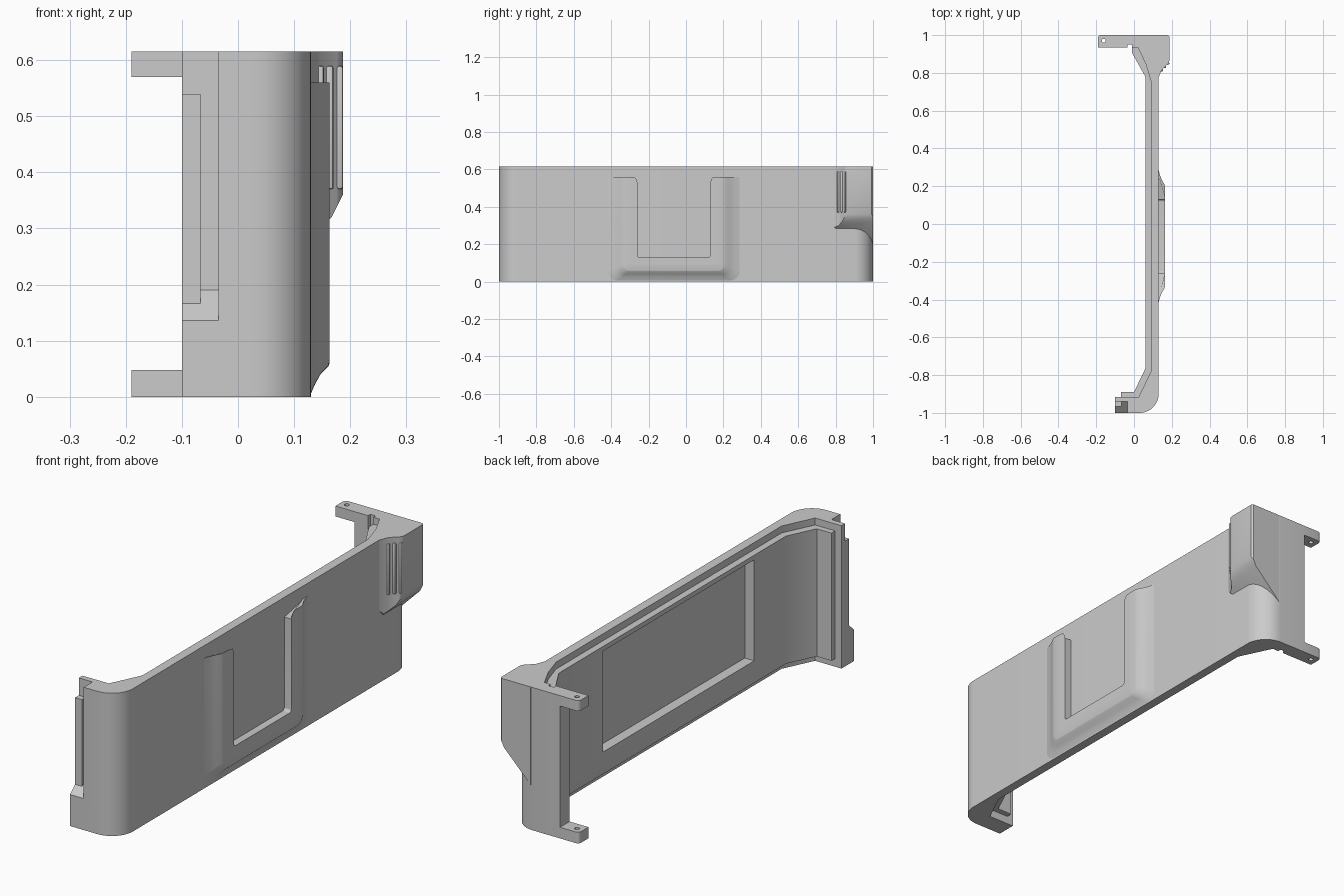
import bpy, bmesh, math
from mathutils import Vector

if "Cube" in bpy.data.objects:
    bpy.data.objects.remove(bpy.data.objects["Cube"])

H = 0.615


def finish(name, bm):
    bmesh.ops.recalc_face_normals(bm, faces=bm.faces)
    me = bpy.data.meshes.new(name)
    bm.to_mesh(me)
    bm.free()
    ob = bpy.data.objects.new(name, me)
    bpy.context.collection.objects.link(ob)
    return ob


def prism_bm(pts, lo, hi, axis='Z'):
    bm = bmesh.new()
    place = (lambda p, h: (p[0], p[1], h)) if axis == 'Z' else (lambda p, h: (h, p[0], p[1]))
    a = [bm.verts.new(place(p, lo)) for p in pts]
    b = [bm.verts.new(place(p, hi)) for p in pts]
    bm.faces.new(a)
    bm.faces.new(b)
    n = len(pts)
    for i in range(n):
        j = (i + 1) % n
        bm.faces.new((a[i], a[j], b[j], b[i]))
    bmesh.ops.recalc_face_normals(bm, faces=bm.faces)
    return bm


def prism(name, pts, lo, hi, axis='Z'):
    return finish(name, prism_bm(pts, lo, hi, axis))


def box(name, x0, x1, y0, y1, z0, z1):
    return prism(name, [(x0, y0), (x1, y0), (x1, y1), (x0, y1)], z0, z1)


def arc(cx, cy, r, a0, a1, n=10):
    return [(cx + r * math.cos(math.radians(a0 + (a1 - a0) * i / n)),
             cy + r * math.sin(math.radians(a0 + (a1 - a0) * i / n))) for i in range(n + 1)]


def select(ob):
    bpy.ops.object.select_all(action='DESELECT')
    ob.select_set(True)
    bpy.context.view_layer.objects.active = ob


def cut(ob, cutter):
    select(ob)
    m = ob.modifiers.new('cut', 'BOOLEAN')
    m.operation = 'DIFFERENCE'
    m.solver = 'EXACT'
    m.object = cutter
    bpy.ops.object.modifier_apply(modifier=m.name)


def remove(ob):
    bpy.data.objects.remove(ob)


# Outer shell: panel with rounded returns at both ends
shell = prism('outer_shell',
              [(-0.10, -1)] + arc(0.03, -0.9, 0.1, -90, 0) + arc(0.03, 0.9, 0.1, 0, 90) +
              [(-0.10, 1), (-0.10, 0.935), (-0.035, 0.935), (-0.035, 0.95), (-0.01, 0.95),
               (-0.01, 0.935), (0.02, 0.935), (0.09, 0.79), (0.09, -0.78), (0.025, -0.915),
               (-0.10, -0.915)], 0, H)

# Inner liner, set back from the top and bottom rims
liner = prism('inner_liner',
              [(-0.07, -0.89), (0, -0.89), (0.06, -0.765), (0.06, 0.78), (-0.01, 0.905),
               (-0.01, 0.96), (0.05, 0.96), (0.1, 0.85), (0.1, -0.85), (0.05, -0.93),
               (-0.07, -0.93)], 0.035, 0.585)

# Rectangular pocket in the inside face
pocket = box('pocket_cutter', -0.02, 0.105, -0.55, 0.48, 0.13, 0.565)
cut(shell, pocket)
cut(liner, pocket)
remove(pocket)

# Slope-floored rebate in the -y end, with its tongue
rebate = prism('rebate_cutter', [(-1.1, 0.045), (-0.94, 0.19), (-0.94, 0.8), (-1.1, 0.8)],
               -0.2, -0.035, 'X')
cut(shell, rebate)
remove(rebate)
box('end_tongue', -0.10, -0.067, -0.966, -0.93, 0.15, 0.54)

# Mounting arms with screw holes
for name, z0, z1 in (('lower_arm', 0, 0.048), ('upper_arm', 0.57, H)):
    arm = prism(name, [(-0.09, 0.935), (-0.19, 0.935)] +
                arc(-0.175, 0.985, 0.015, 180, 90, 4) + [(-0.09, 1)], z0, z1)
    hole = prism('hole_cutter', arc(-0.16, 0.97, 0.01, 0, 337.5, 15), z0 - 0.1, z1 + 0.1)
    cut(arm, hole)
    remove(hole)

# Corner grip: prism with its underside sliced to slopes
bm = prism_bm([(0.12, 0.755), (0.134, 0.785), (0.146, 0.815), (0.176, 0.843), (0.184, 0.853),
               (0.187, 0.865), (0.187, 0.992), (0.18, 1), (0.04, 1), (0.04, 0.92), (0.09, 0.755)],
              0.15, H)
for co, no in (((0.187, 0, 0.34), (1, 0, -1)), ((0.187, 0, 0.36), (2, 0, -1)),
               ((0.13, 0.755, 0.33), (0, -1, -1))):
    res = bmesh.ops.bisect_plane(bm, geom=bm.verts[:] + bm.edges[:] + bm.faces[:], dist=1e-6,
                                 plane_co=co, plane_no=Vector(no).normalized(), clear_outer=True)
    bmesh.ops.holes_fill(bm, edges=[e for e in bm.edges if e.is_boundary], sides=0)
finish('corner_grip', bm)

# Three rounded grip ribs on the angled face
for i in range(3):
    y, x = 0.814 + 0.018 * i, 0.145 + 0.017 * i
    rib = box(f'grip_rib_{i + 1}', x - 0.012, x + 0.008, y - 0.006, y + 0.005, 0.37, 0.59)
    select(rib)
    bev = rib.modifiers.new('round', 'BEVEL')
    bev.width = 0.004
    bev.segments = 2
    bpy.ops.object.modifier_apply(modifier=bev.name)

# U-shaped raised holder: cross-section (side offset, bottom offset, x, top z, corner radius)
section = [(0, 0, 0.12, 0.53, 0.012), (0, 0, 0.163, 0.53, 0.012),
           (0.004, 0.004, 0.163, 0.545, 0.012), (0.012, 0.012, 0.163, 0.556, 0.013),
           (0.03, 0.03, 0.163, 0.56, 0.014), (0.072, 0.07, 0.163, 0.56, 0.03),
           (0.08, 0.076, 0.161, 0.56, 0.035), (0.105, 0.09, 0.147, 0.56, 0.04),
           (0.13, 0.108, 0.137, 0.56, 0.045), (0.16, 0.127, 0.129, 0.56, 0.05),
           (0.16, 0.127, 0.12, 0.56, 0.05)]
bm = bmesh.new()
rows = []
for dy, dz, x, top, r in section:
    y0, y1, z = -0.26 - dy, 0.13 + dy, 0.13 - dz
    path = [(y0, top)] + arc(y0 + r, z + r, r, 180, 270, 6) + \
        arc(y1 - r, z + r, r, 270, 360, 6) + [(y1, top)]
    rows.append([bm.verts.new((x, *p)) for p in path])
for k, row in enumerate(rows):
    nxt = rows[(k + 1) % len(rows)]
    for i in range(len(row) - 1):
        bm.faces.new((row[i], row[i + 1], nxt[i + 1], nxt[i]))
for end in (0, -1):
    bm.faces.new([row[end] for row in rows])
finish('u_holder', bm)

# Smooth the curves, keep crisp edges
for ob in list(bpy.context.scene.objects):
    select(ob)
    bpy.ops.object.shade_smooth_by_angle(angle=math.radians(30))
